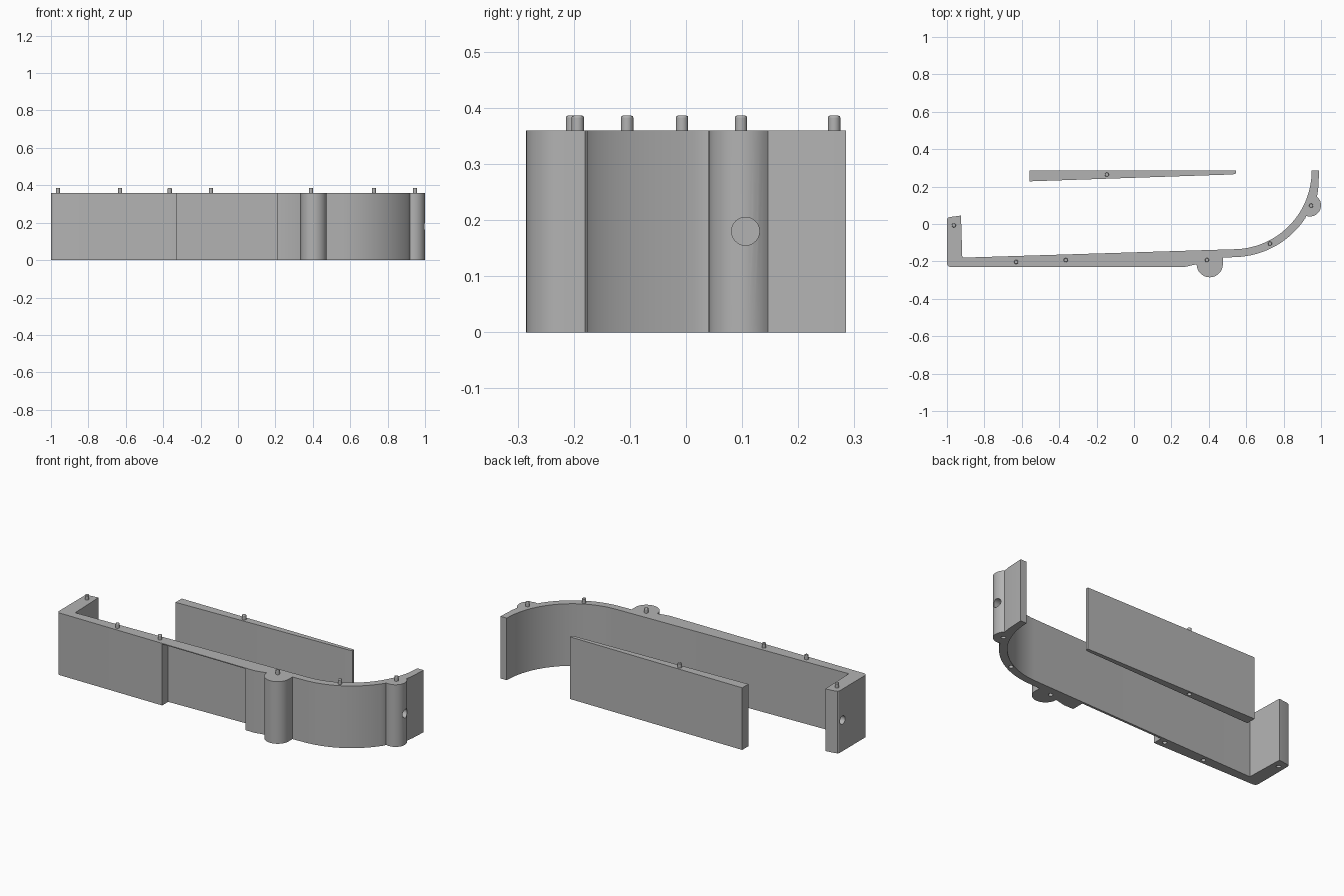
import bpy, bmesh
from math import sin, cos, pi, radians
from mathutils import Matrix

cube = bpy.data.objects.get("Cube")
if cube:
    bpy.data.objects.remove(cube, do_unlink=True)

HEIGHT = 0.36
grey = bpy.data.materials.new("plain_grey")
grey.use_nodes = True
tone = (0.45, 0.45, 0.45, 1)
grey.diffuse_color = tone
grey.node_tree.nodes["Principled BSDF"].inputs["Base Color"].default_value = tone


def arc(cx, cy, r, start, end, steps):
    angles = [radians(start + (end - start) * i / steps) for i in range(steps + 1)]
    return [(cx + r * cos(a), cy + r * sin(a)) for a in angles]


def finish(name, bm):
    bmesh.ops.recalc_face_normals(bm, faces=bm.faces)
    mesh = bpy.data.meshes.new(name)
    bm.to_mesh(mesh)
    bm.free()
    obj = bpy.data.objects.new(name, mesh)
    bpy.context.collection.objects.link(obj)
    mesh.materials.append(grey)
    return obj


def prism(name, outline, z0, z1):
    bm = bmesh.new()
    face = bm.faces.new([bm.verts.new((x, y, z0)) for x, y in outline])
    ext = bmesh.ops.extrude_face_region(bm, geom=[face])
    top = [v for v in ext["geom"] if isinstance(v, bmesh.types.BMVert)]
    bmesh.ops.translate(bm, verts=top, vec=(0, 0, z1 - z0))
    return finish(name, bm)


def cylinder(name, centre, r, depth, sideways=False):
    bm = bmesh.new()
    turn = Matrix.Rotation(pi / 2, 4, "Y") if sideways else Matrix()
    bmesh.ops.create_cone(bm, cap_ends=True, segments=24, radius1=r, radius2=r,
                          depth=depth, matrix=Matrix.Translation(centre) @ turn)
    return finish(name, bm)


def select(obj):
    bpy.ops.object.select_all(action="DESELECT")
    obj.select_set(True)
    bpy.context.view_layer.objects.active = obj


def cut(obj, cutter):
    mod = obj.modifiers.new("cut", "BOOLEAN")
    mod.operation, mod.solver, mod.object = "DIFFERENCE", "EXACT", cutter
    select(obj)
    bpy.ops.object.modifier_apply(modifier=mod.name)
    bpy.data.objects.remove(cutter, do_unlink=True)


def smooth(obj):
    select(obj)
    bpy.ops.object.shade_smooth_by_angle(angle=radians(30))


# Curved wall with its end arm and two round bosses
outline = arc(-0.98, -0.21, 0.02, 180, 270, 5)
outline += [(0.27, -0.23), (0.335, -0.215)]
outline += arc(0.405, -0.215, 0.07, 180, 360, 24)
outline += [(0.475, -0.18)]
outline += arc(0.53, 0.285, 0.462, 273, 327, 20)
outline += arc(0.94, 0.1, 0.06, -110, 50, 16)
outline += [(0.985, 0.19), (0.99, 0.285), (0.95, 0.285)]
outline += arc(0.53, 0.285, 0.42, 355, 273, 30)
outline += [(-0.918, -0.18), (-0.925, 0.045), (-0.98, 0.038)]
outline += [(-0.995, 0.033), (-1, 0.025)]
wall = prism("curved_wall", outline, 0, HEIGHT)

# Front recess, open below with a thin ledge above
recess = [(-0.325, -0.3), (0.21, -0.3), (0.21, -0.158), (-0.325, -0.175)]
cut(wall, prism("recess_cutter", recess, -0.1, HEIGHT - 0.005))

# Side holes in the end arm and the end boss
cut(wall, cylinder("hole_cutter", (-1, -0.005, 0.18), 0.024, 0.08, True))
cut(wall, cylinder("hole_cutter", (0.995, 0.106, 0.18), 0.025, 0.07, True))

# Separate tapered back panel
panel = prism("back_panel", [(-0.56, 0.228), (0.53, 0.265), (0.545, 0.27),
                             (0.545, 0.285), (-0.56, 0.285)], 0, HEIGHT)

# Pins on top, with matching sockets underneath
wall_pins = [(-0.963, -0.007), (-0.63, -0.203), (-0.365, -0.193),
             (0.39, -0.193), (0.727, -0.105), (0.947, 0.098)]
for part, spots in ((wall, wall_pins), (panel, [(-0.145, 0.264)])):
    for x, y in spots:
        cut(part, cylinder("socket_cutter", (x, y, 0), 0.012, 0.06))
        pin = cylinder("locating_pin", (x, y, HEIGHT + 0.008), 0.011, 0.036)
        bevel = pin.modifiers.new("rounded_rim", "BEVEL")
        bevel.width, bevel.segments = 0.003, 2
        smooth(pin)
    smooth(part)
